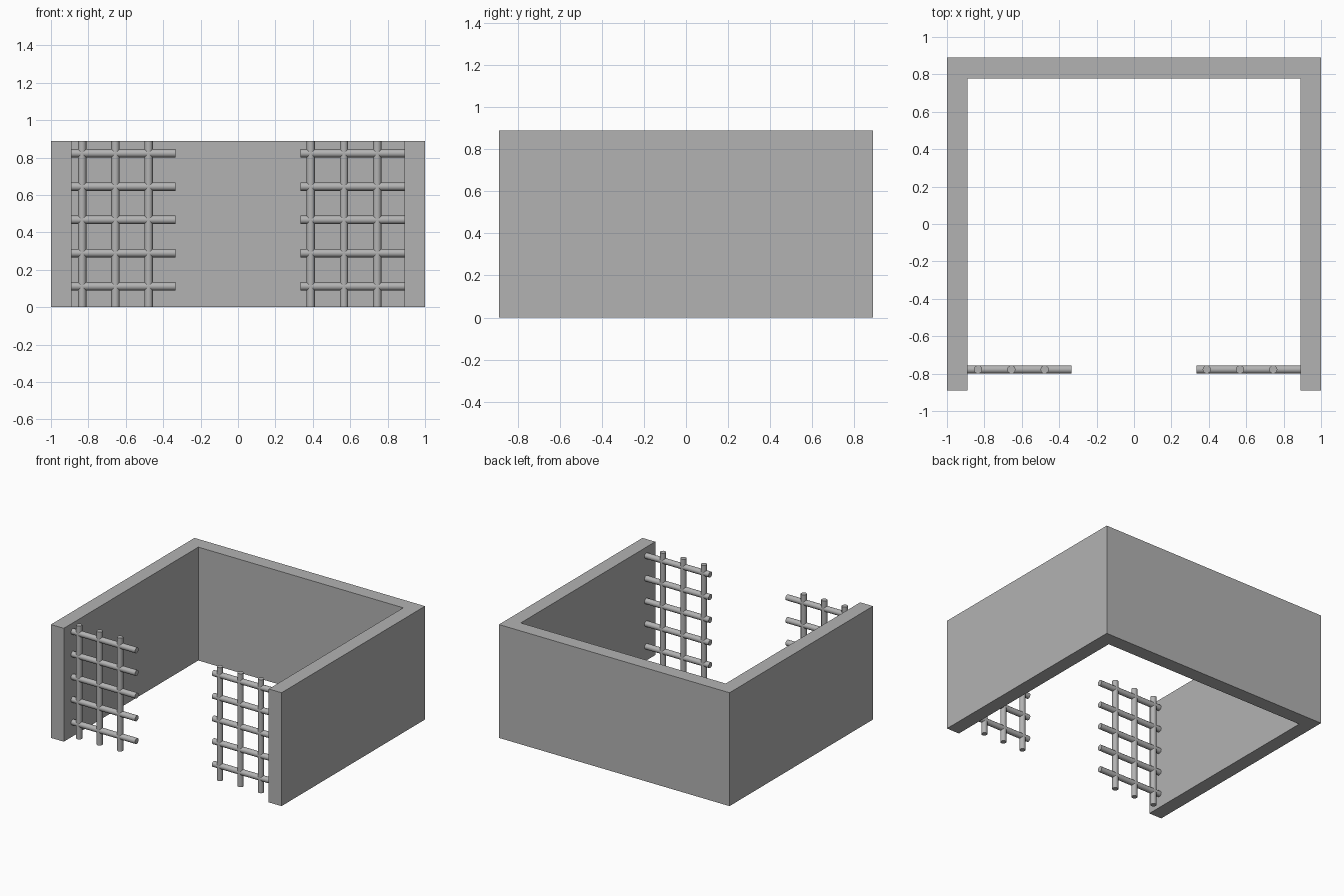
import bpy
import bmesh
from math import pi
from mathutils import Matrix, Vector

cube = bpy.data.objects.get("Cube")
if cube:
    bpy.data.objects.remove(cube, do_unlink=True)

grey = bpy.data.materials.new("stone grey")
grey.use_nodes = True
colour = (0.45, 0.45, 0.45, 1)
grey.diffuse_color = colour
grey.node_tree.nodes["Principled BSDF"].inputs["Base Color"].default_value = colour

UNIT = 1 / 9
HEIGHT = 8 * UNIT
SPACING = 1.6 * UNIT
BAR_RADIUS = 0.2 * UNIT
GATE_Y = -7 * UNIT


def make_object(name, bm):
    bmesh.ops.recalc_face_normals(bm, faces=bm.faces)
    mesh = bpy.data.meshes.new(name)
    bm.to_mesh(mesh)
    bm.free()
    mesh.materials.append(grey)
    obj = bpy.data.objects.new(name, mesh)
    bpy.context.collection.objects.link(obj)
    return obj


def add_bar(bm, centre, length, rotation=Matrix()):
    bmesh.ops.create_cone(bm, cap_ends=True, segments=12, radius1=BAR_RADIUS,
                          radius2=BAR_RADIUS, depth=length,
                          matrix=Matrix.Translation(centre) @ rotation)


# U-shaped wall, open at the front
outer_x, outer_y = 1, 8 * UNIT
inner_x, inner_y = outer_x - UNIT, outer_y - UNIT
outline = [(-outer_x, -outer_y), (-inner_x, -outer_y), (-inner_x, inner_y),
           (inner_x, inner_y), (inner_x, -outer_y), (outer_x, -outer_y),
           (outer_x, outer_y), (-outer_x, outer_y)]
bm = bmesh.new()
base = bm.faces.new([bm.verts.new((x, y, 0)) for x, y in outline])
top = bmesh.ops.extrude_face_region(bm, geom=[base], use_keep_orig=True)
bmesh.ops.translate(bm, vec=(0, 0, HEIGHT),
                    verts=[v for v in top["geom"] if isinstance(v, bmesh.types.BMVert)])
make_object("wall", bm)

# Barred grilles on either side of the entrance
length = 5 * UNIT
sideways = Matrix.Rotation(pi / 2, 4, "Y")
for name, start in (("right_grille", -inner_x), ("left_grille", inner_x - length)):
    bm = bmesh.new()
    for i in range(3):
        x = start + UNIT / 2 + i * SPACING
        add_bar(bm, Vector((x, GATE_Y, HEIGHT / 2)), HEIGHT)
    for i in range(5):
        z = UNIT + i * SPACING
        add_bar(bm, Vector((start + length / 2, GATE_Y, z)), length, sideways)
    grille = make_object(name, bm)
    bpy.ops.object.select_all(action="DESELECT")
    grille.select_set(True)
    bpy.context.view_layer.objects.active = grille
    bpy.ops.object.shade_smooth_by_angle(angle=pi / 4)
